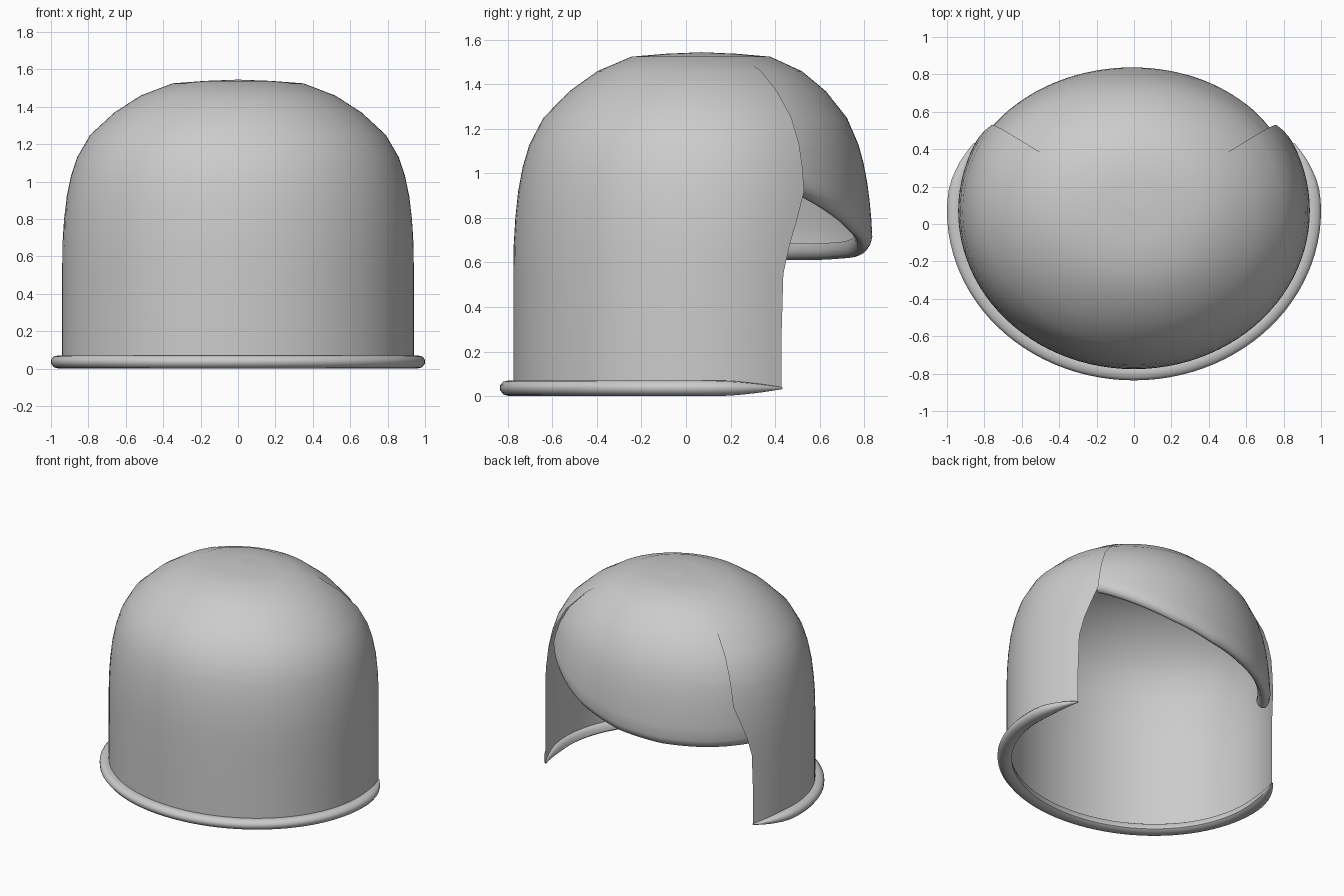
import bpy, math

if "Cube" in bpy.data.objects:
    bpy.data.objects.remove(bpy.data.objects["Cube"])

CY = 0.07                       # plan centre in y
# dome profile: half width, height
PROFILE = [(0.94, 0.03), (0.94, 0.3), (0.94, 0.55), (0.938, 0.68), (0.93, 0.8), (0.916, 0.92),
           (0.893, 1.03), (0.86, 1.13), (0.79, 1.25), (0.66, 1.37), (0.52, 1.46),
           (0.35, 1.525), (0.18, 1.538), (0.0, 1.545)]


def lerp(points, x):
    for (x0, y0), (x1, y1) in zip(points, points[1:]):
        if x <= x1:
            return y0 + (y1 - y0) * max(0, x - x0) / (x1 - x0)
    return points[-1][1]


def radius(z):
    return lerp([(h, r) for r, h in PROFILE], z)


def sheet(name, columns, angle=40):
    n = len(columns[0])
    verts = [p for col in columns for p in col]
    faces = [(i * n + j, (i + 1) * n + j, (i + 1) * n + j + 1, i * n + j + 1)
             for i in range(len(columns) - 1) for j in range(n - 1)]
    me = bpy.data.meshes.new(name)
    me.from_pydata(verts, [], faces)
    ob = bpy.data.objects.new(name, me)
    bpy.context.collection.objects.link(ob)
    bpy.context.view_layer.objects.active = ob
    ob.select_set(True)
    bpy.ops.object.mode_set(mode='EDIT')
    bpy.ops.mesh.select_all(action='SELECT')
    bpy.ops.mesh.remove_doubles(threshold=0.0005)
    bpy.ops.mesh.normals_make_consistent(inside=False)
    bpy.ops.object.mode_set(mode='OBJECT')
    bpy.ops.object.shade_smooth_by_angle(angle=math.radians(angle))
    ob.select_set(False)
    return ob


def point(r, t, z, ratio):
    a = math.radians(t)
    return (r * math.cos(a), CY + r * ratio * math.sin(a), z)


# main shell, wrapped round the front with an open back
N = 64
EDGE = [(0.03, 25.2), (0.5, 25.2), (0.62, 26.5), (0.78, 30.5), (0.92, 34), (1.1, 34.5), (1.6, 35)]
cols = []
for i in range(N + 1):
    col = []
    for r, z in PROFILE:
        end = lerp(EDGE, z)
        col.append(point(r, end - (180 + 2 * end) * i / N, z, 0.9))
    cols.append(col)
sheet("shell", cols)

# rolled lip along the foot, thinning towards both ends
LIP = [(-0.005, 0.035), (0.02, 0.035), (0.045, 0.03), (0.06, 0.012), (0.06, -0.008), (0.045, -0.028),
       (0.02, -0.035), (-0.015, -0.035), (-0.035, -0.02), (-0.03, 0.02), (-0.005, 0.035)]
cols = []
for i in range(N + 1):
    t = 25.2 - 230.4 * i / N
    k = lerp([(0, 0.12), (8, 0.6), (16, 0.95), (22, 1.0)], 115.2 - abs(t + 90))
    cols.append([point(0.94, t, 0.035 + dz * k, 0.9) for dr, dz in LIP])
    cols[-1] = [(x + dr * k * math.cos(math.radians(t)), y + dr * k * math.sin(math.radians(t)), z)
                for (x, y, z), (dr, dz) in zip(cols[-1], LIP)]
sheet("foot_lip", cols, 60)

# slanted back hood with a thick rolled lower rim
SLANT = [(35, 0.92), (50, 0.84), (70, 0.73), (90, 0.655), (110, 0.62), (130, 0.61), (156, 0.61)]
RIM = [(-0.09, 0.075), (-0.092, 0.045), (-0.08, 0.018), (-0.055, 0.002), (-0.03, 0.006),
       (-0.01, 0.03), (0.0, 0.06)]
UPPER = [p for p in PROFILE if p[1] > 1.1]
cols = []
M = 40
for i in range(M + 1):
    f = i / M
    def ang(z):
        return 34.5 + f * (111 + 8 * min(1, max(0, (0.95 - z) / 0.25)))
    zb = lerp(SLANT, 34.5 + f * 117)
    col = [point(radius(zb + 0.06) + dr, ang(zb + dz), zb + dz, 0.82) for dr, dz in RIM]
    for j in range(1, 5):
        z = zb + 0.06 + (1.13 - zb - 0.06) * j / 5
        col.append(point(radius(z), ang(z), z, 0.82))
    for r, z in UPPER:
        col.append(point(r, ang(z), z, lerp([(1.13, 0.82), (1.3, 0.83), (1.52, 0.88)], z)))
    cols.append(col)
sheet("back_hood", cols, 60)
